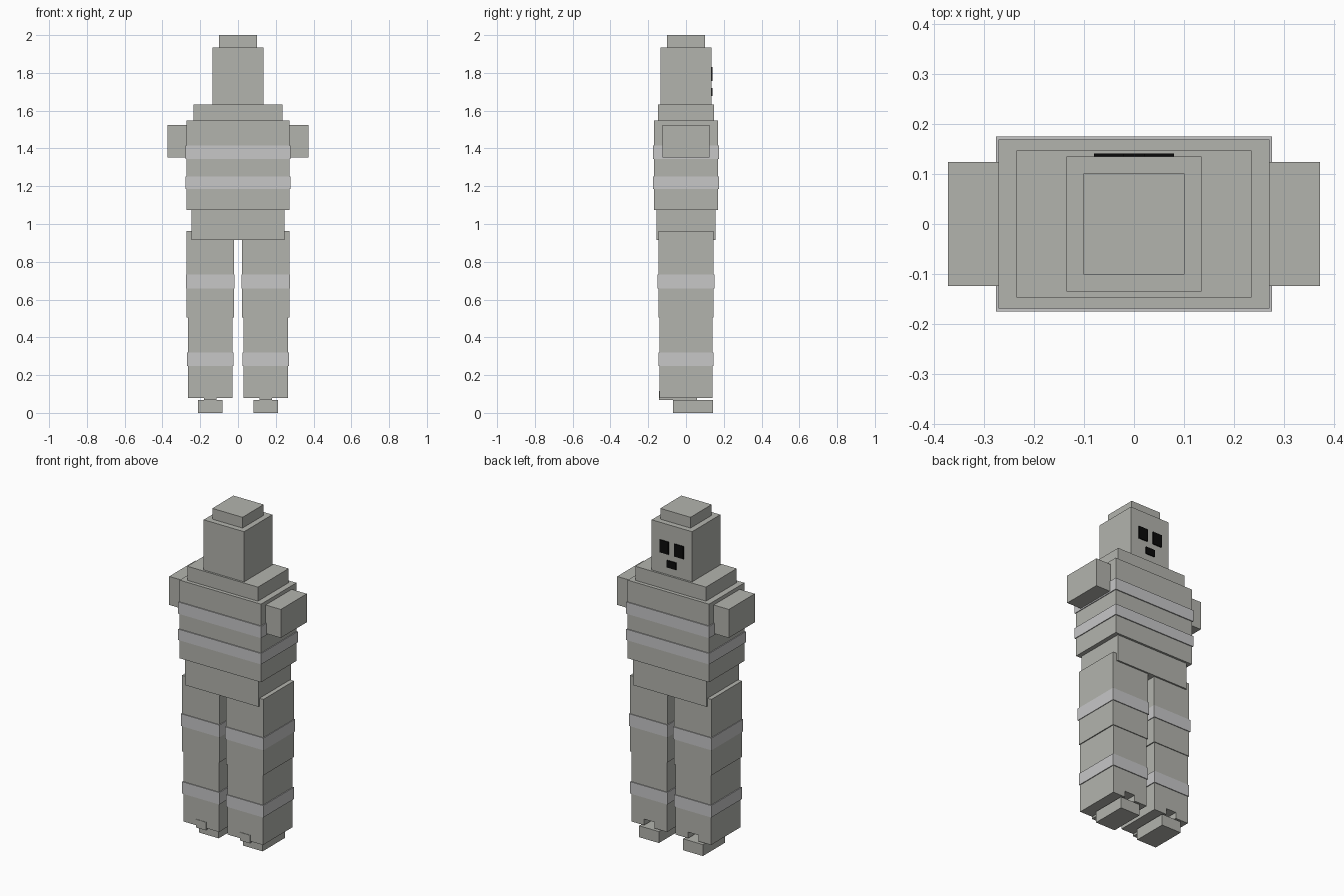
import bpy

if "Cube" in bpy.data.objects:
    bpy.data.objects.remove(bpy.data.objects["Cube"])


def material(name, colour):
    m = bpy.data.materials.new(name)
    m.diffuse_color = (*colour, 1)
    m.use_nodes = True
    m.node_tree.nodes["Principled BSDF"].inputs["Base Color"].default_value = m.diffuse_color
    return m


CLOTH = material("grey_cloth", (0.45, 0.455, 0.42))
BAND = material("light_grey_band", (0.57, 0.57, 0.575))
BLACK = material("black", (0.003, 0.003, 0.003))


def box(name, x, y, z, mat):
    """Box from (min, max) ranges; a single number means +/- that value."""
    rng = [r if isinstance(r, tuple) else (-r, r) for r in (x, y, z)]
    bpy.ops.mesh.primitive_cube_add(size=1, location=[(a + b) / 2 for a, b in rng])
    ob = bpy.context.object
    ob.name = name
    ob.scale = [b - a for a, b in rng]
    bpy.ops.object.transform_apply(location=False, rotation=False, scale=True)
    ob.data.materials.append(mat)
    return ob


# Head, shoulders and body
box("head_top", 0.101, 0.101, (1.93, 2.0), CLOTH)
box("head", 0.135, 0.135, (1.63, 1.935), CLOTH)
box("shoulders", 0.236, 0.147, (1.54, 1.632), CLOTH)
box("torso", 0.272, 0.169, (1.075, 1.547), CLOTH)
box("waist", 0.246, 0.156, (0.915, 1.08), CLOTH)
for i, z in enumerate([(1.345, 1.416), (1.186, 1.252)]):
    box(f"torso_band_{i + 1}", 0.277, 0.175, z, BAND)

# Face plates on the +y side
box("mouth", 0.03, (0.134, 0.141), (1.677, 1.72), BLACK)

for side, s in (("left", -1), ("right", 1)):
    def span(a, b):
        return tuple(sorted((s * a, s * b)))

    def centred(half):
        return span(0.147 - half, 0.147 + half)

    box(f"eye_{side}", span(0.02, 0.08), (0.134, 0.141), (1.756, 1.832), BLACK)
    box(f"arm_{side}", span(0.25, 0.373), 0.124, (1.353, 1.525), CLOTH)

    # Leg
    box(f"upper_leg_{side}", centred(0.125), 0.146, (0.504, 0.963), CLOTH)
    lower = box(f"lower_leg_{side}", centred(0.119), 0.141, (0.08, 0.51), CLOTH)
    box(f"upper_leg_band_{side}", centred(0.129), 0.151, (0.658, 0.732), BAND)
    box(f"lower_leg_band_{side}", centred(0.124), 0.146, (0.249, 0.321), BAND)

    # Notch in the trouser hem above the toes
    cutter = box(f"hem_cutter_{side}", centred(0.034), (0.057, 0.2), (0.0, 0.117), CLOTH)
    cutter.hide_render = True
    cutter.hide_set(True)
    mod = lower.modifiers.new("hem_notch", "BOOLEAN")
    mod.operation = "DIFFERENCE"
    mod.solver = "EXACT"
    mod.object = cutter

    # Ankle and foot
    box(f"ankle_{side}", centred(0.034), (-0.144, 0.057), (0.068, 0.117), CLOTH)
    box(f"foot_{side}", centred(0.066), (-0.069, 0.143), (0.0, 0.069), CLOTH)
